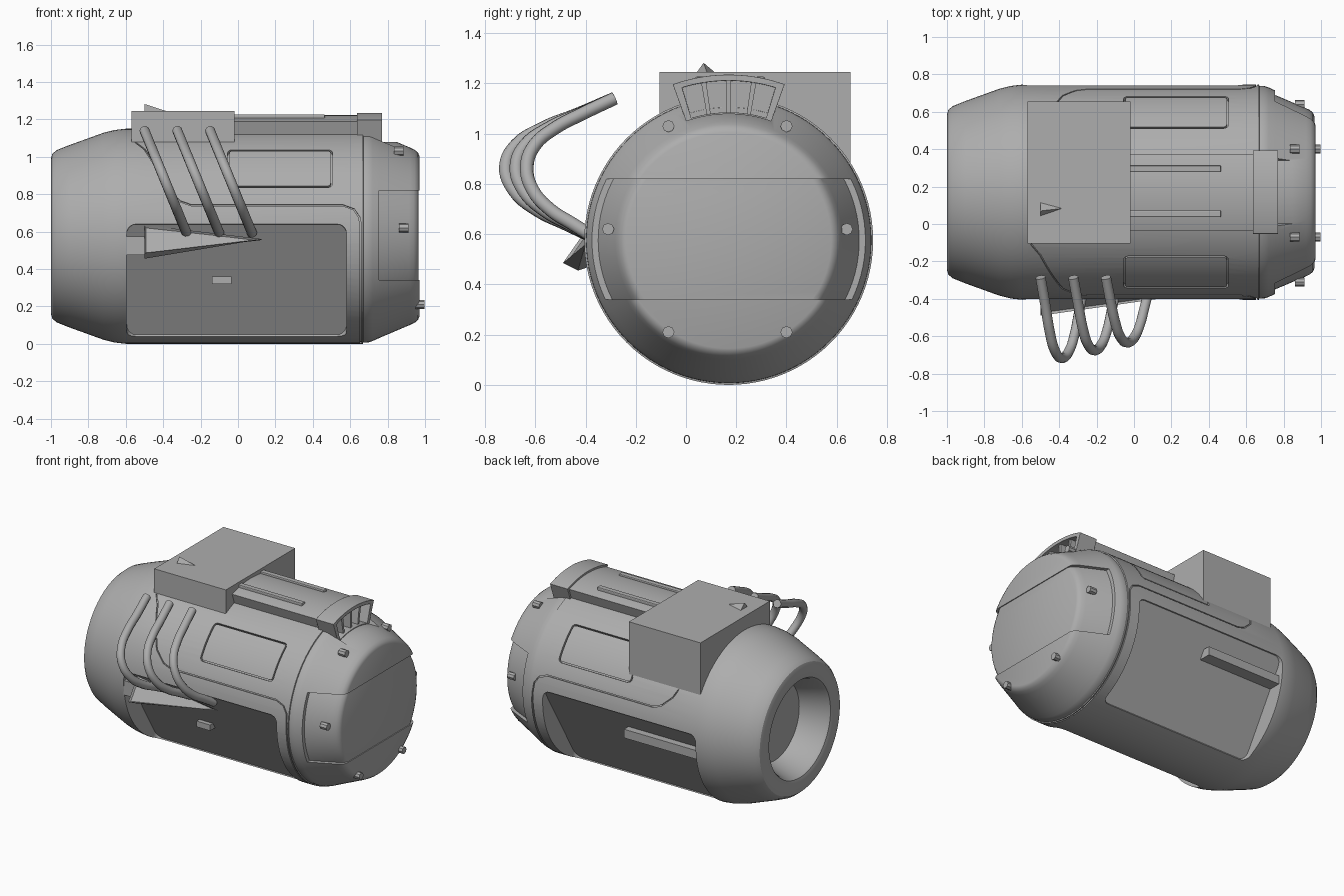
import bpy, bmesh, math
from mathutils import Vector

if "Cube" in bpy.data.objects:
    bpy.data.objects.remove(bpy.data.objects["Cube"])

CY, CZ, R = 0.17, 0.575, 0.575      # drum axis and radius
grey = bpy.data.materials.new("plain_grey")
grey.diffuse_color = (0.42, 0.42, 0.42, 1)
grey.use_nodes = True
grey.node_tree.nodes["Principled BSDF"].inputs["Base Color"].default_value = grey.diffuse_color


def pt(x, deg, r, side=1):
    a = math.radians(deg)
    return Vector((x, CY + side * r * math.cos(a), CZ + r * math.sin(a)))


def make(name, verts, faces):
    me = bpy.data.meshes.new(name)
    bm = bmesh.new()
    vs = [bm.verts.new(v) for v in verts]
    for f in faces:
        bm.faces.new([vs[i] for i in f])
    bmesh.ops.recalc_face_normals(bm, faces=bm.faces)
    bm.to_mesh(me)
    bm.free()
    me.materials.append(grey)
    ob = bpy.data.objects.new(name, me)
    bpy.context.collection.objects.link(ob)
    return ob


def tube_faces(n, k=4):
    """Faces joining n rings of k corners, with end caps."""
    fs = [(i * k + j, i * k + (j + 1) % k, (i + 1) * k + (j + 1) % k, (i + 1) * k + j)
          for i in range(n - 1) for j in range(k)]
    return fs + [tuple(range(k)), tuple(range((n - 1) * k, n * k))]


def patch(name, x0, x1, a0, a1, r0, r1, side=1, c=0.0, n=28, flat=False):
    """Slab around the axis with rounded corners c; flat makes its inner side a chord."""
    v, mid = [], (a0 + a1) / 2
    for i in range(n + 1):
        t = 0.5 - 0.5 * math.cos(math.pi * i / n)
        a = a0 + (a1 - a0) * t
        d = min(t, 1 - t) * math.radians(a1 - a0) * R
        e = c - math.sqrt(max(0, c * c - (c - d) ** 2)) if d < c else 0
        ri = r0
        if flat:
            ri *= math.cos(math.radians(a0 - mid)) / math.cos(math.radians(a - mid))
        v += [pt(x0 + e, a, ri, side), pt(x1 - e, a, ri, side),
              pt(x1 - e, a, r1, side), pt(x0 + e, a, r1, side)]
    return make(name, v, tube_faces(n + 1))


def seam(path, side):
    """Thin wrapped ribbon used for cutting a panel seam."""
    pts = []
    for (xa, a), (xb, b) in zip(path, path[1:]):
        k = max(1, int(abs(b - a) / 4))
        pts += [(xa + (xb - xa) * i / k, a + (b - a) * i / k) for i in range(k)]
    pts.append(path[-1])
    v, w, deg = [], 0.004, 180 / math.pi / R
    for i, (x, a) in enumerate(pts):
        p, q = pts[max(i - 1, 0)], pts[min(i + 1, len(pts) - 1)]
        d = Vector((q[0] - p[0], (q[1] - p[1]) / deg)).normalized()
        nx, na = -d.y * w, d.x * w * deg
        v += [pt(x - nx, a - na, 0.566, side), pt(x + nx, a + na, 0.566, side),
              pt(x + nx, a + na, 0.6, side), pt(x - nx, a - na, 0.6, side)]
    return make("seam_cutter", v, tube_faces(len(pts)))


def box(name, lo, hi):
    v = [(x, y, z) for x in (lo[0], hi[0])
         for y, z in ((lo[1], lo[2]), (hi[1], lo[2]), (hi[1], hi[2]), (lo[1], hi[2]))]
    return make(name, v, tube_faces(2))


def revolve(name, profile, n=96):
    v = [pt(x, 360 * j / n, r) for x, r in profile for j in range(n)]
    return make(name, v, tube_faces(len(profile), n))


def cut(ob, cutter):
    m = ob.modifiers.new("cut", 'BOOLEAN')
    m.operation, m.solver, m.object = 'DIFFERENCE', 'EXACT', cutter
    bpy.context.view_layer.objects.active = ob
    bpy.ops.object.modifier_apply(modifier=m.name)
    bpy.data.objects.remove(cutter)


def bevel(ob, w, seg=2):
    m = ob.modifiers.new("bevel", 'BEVEL')
    m.width, m.segments, m.limit_method = w, seg, 'ANGLE'
    m.angle_limit = math.radians(40)


def smooth(ob, deg=32):
    bpy.ops.object.select_all(action='DESELECT')
    ob.select_set(True)
    bpy.context.view_layer.objects.active = ob
    bpy.ops.object.shade_smooth_by_angle(angle=math.radians(deg))


# Drum with a tapered socket in its left end
cap = [(0.668, R), (0.67, 0.568), (0.68, 0.568), (0.70, 0.567), (0.72, 0.56),
       (0.76, 0.542), (0.92, 0.474), (0.945, 0.462), (0.962, 0.448), (0.97, 0.43)]
body = revolve("drum_body", [
    (-0.80, 0.27), (-0.975, 0.325), (-0.993, 0.337), (-1.0, 0.36), (-1.0, 0.415),
    (-0.993, 0.44), (-0.97, 0.46), (-0.90, 0.488), (-0.72, 0.553), (-0.66, 0.568),
    (-0.60, R)] + cap)

# Sunken strap across the right end
strap = box("strap_cutter", (0.755, CY - 0.7, 0.34), (1.1, CY + 0.7, 0.82))
cut(strap, revolve("strap_core", [(0.5, 0.558)] + [(x - 0.006, r - 0.022) for x, r in cap]))
cut(body, strap)

# Flat side recesses, panel seams and hatches
path = [(-0.55, 61), (-0.50, 54), (-0.38, 26), (-0.31, 19), (-0.25, 16.8), (0.56, 16.8),
        (0.62, 14.5), (0.65, 10), (0.657, 4), (0.657, -88)]
for s in (-1, 1):
    cut(body, patch("recess_cutter", -0.595, 0.58, -68.5, 6.5, 0.566, 0.65, s, 0.05, flat=True))
    cut(body, seam(path, s))
    cut(body, patch("hatch_cutter", -0.055, 0.505, 27, 53.5, 0.555, 0.62, s, 0.025))
    hatch = patch("side_hatch", -0.046, 0.496, 27.9, 52.6, 0.53, 0.574, s, 0.018)
    smooth(hatch)

# Notch in front of the vent
cut(body, patch("notch_cutter", 0.645, 1.05, 70.5, 109.5, 0.505, 0.7))
smooth(body)

# Bolts around the right end
for i, (by, bz, bx) in enumerate([(0.235, 1.03, 0.863), (0.475, 0.62, 0.89), (0.235, 0.21, 0.975)]):
    for s in (-1, 1):
        v = [(bx + dx, CY - 0.005 + s * by + 0.024 * math.cos(k * math.pi / 4),
              bz + 0.024 * math.sin(k * math.pi / 4)) for dx in (-0.03, 0.022) for k in range(8)]
        make("end_bolt", v, tube_faces(2, 8))

# Top duct with ribs, and a flared vent with fins
duct = patch("top_duct", -0.1, 0.66, 71.5, 108.5, 0.5, 0.647)
cut(duct, patch("duct_cutter", 0.60, 0.75, 73, 107, 0.53, 0.636))
bevel(duct, 0.012)
smooth(duct)
vent = patch("vent_collar", 0.635, 0.77, 70.3, 109.7, 0.487, 0.66)
cut(vent, patch("vent_cutter", 0.655, 0.85, 73, 107, 0.51, 0.636))
bevel(vent, 0.006)
smooth(vent)
for a in (81, 90, 99):
    patch("vent_fin", 0.60, 0.75, a - 0.9, a + 0.9, 0.50, 0.642, n=2)
for y in (0.055, 0.295):
    rib = box("duct_rib", (-0.1, y - 0.018, 1.17), (0.465, y + 0.018, 1.227))
    bevel(rib, 0.006)

# Large block straddling the top, with a small spike on it
box("top_block", (-0.57, -0.105, 0.82), (-0.02, 0.655, 1.245))
make("block_spike", [(-0.5, 0.04, 1.24), (-0.5, 0.12, 1.24), (-0.5, 0.07, 1.282),
                     (-0.37, 0.085, 1.24)], [(0, 1, 2), (0, 1, 3), (1, 2, 3), (2, 0, 3)])

# Three bent pipes on the front
bend = [(-0.285, 1.14), (-0.43, 1.078), (-0.57, 1.022), (-0.675, 0.955), (-0.717, 0.87),
        (-0.685, 0.775), (-0.59, 0.695), (-0.48, 0.642), (-0.37, 0.59)]
for i in range(3):
    cu = bpy.data.curves.new("pipe", 'CURVE')
    cu.dimensions, cu.bevel_depth, cu.bevel_resolution = '3D', 0.027, 3
    cu.use_fill_caps, cu.resolution_u = True, 5
    sp = cu.splines.new('BEZIER')
    sp.bezier_points.add(len(bend) - 1)
    for p, (y, z) in zip(sp.bezier_points, bend):
        bulge = max(0, -0.37 - y) / 0.35
        p.co = (-0.50 + 0.175 * i + (1.14 - z) * 0.41, y + 0.042 * i * bulge, z)
        p.handle_left_type = p.handle_right_type = 'AUTO'
    cu.materials.append(grey)
    bpy.context.collection.objects.link(bpy.data.objects.new("bent_pipe", cu))

# Pointed fin in front with a sunken upper face, and its stub
fin = make("front_fin", [(-0.5, -0.385, 0.635), (-0.5, -0.49, 0.485), (-0.5, -0.43, 0.455),
                         (-0.5, -0.30, 0.50), (0.13, -0.40, 0.56)],
           [(0, 1, 2, 3), (0, 1, 4), (1, 2, 4), (2, 3, 4), (3, 0, 4)])
bm = bmesh.new()
bm.from_mesh(fin.data)
bm.faces.ensure_lookup_table()
bmesh.ops.inset_region(bm, faces=[bm.faces[1]], thickness=0.014, depth=-0.012)
bm.to_mesh(fin.data)
bm.free()
box("fin_stub", (-0.6, -0.40, 0.475), (-0.49, -0.28, 0.575))

# Small plate in the front recess and long bar in the back one
box("front_recess_plate", (-0.14, -0.255, 0.32), (-0.035, -0.18, 0.36))
box("back_recess_bar", (-0.6, 0.58, 0.46), (-0.02, 0.71, 0.52))
